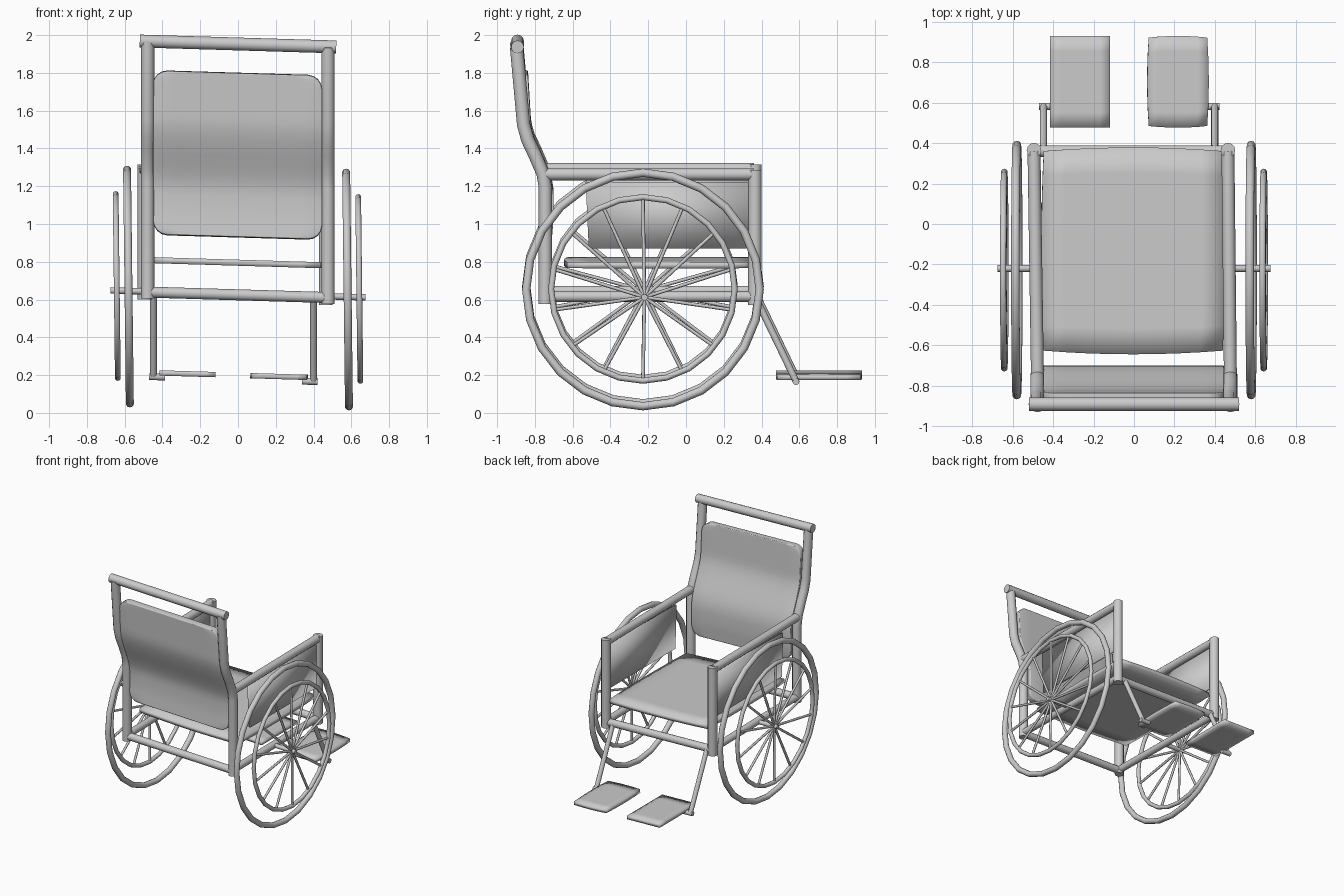
import bpy, bmesh
from math import sin, cos, pi, sqrt

if "Cube" in bpy.data.objects:
    bpy.data.objects.remove(bpy.data.objects["Cube"])

ROLL = 0.03  # the whole chair leans slightly to one side


def lean(p, k=ROLL):
    return (p[0], p[1], p[2] - k * p[0])


def smooth(ob, angle=40):
    bpy.ops.object.select_all(action='DESELECT')
    ob.select_set(True)
    bpy.context.view_layer.objects.active = ob
    bpy.ops.object.shade_smooth_by_angle(angle=angle * pi / 180)


def tubes(name, paths, r, k=ROLL, res=4):
    """Round tubes with capped ends along one or more point lists."""
    cu = bpy.data.curves.new(name, 'CURVE')
    cu.dimensions = '3D'
    cu.bevel_depth = r
    cu.bevel_resolution = res
    cu.use_fill_caps = True
    for pts in paths:
        sp = cu.splines.new('POLY')
        sp.points.add(len(pts) - 1)
        for q, p in zip(sp.points, pts):
            q.co = (*lean(p, k), 1)
    ob = bpy.data.objects.new(name, cu)
    bpy.context.collection.objects.link(ob)
    bpy.ops.object.select_all(action='DESELECT')
    ob.select_set(True)
    bpy.context.view_layer.objects.active = ob
    bpy.ops.object.convert(target='MESH')
    smooth(bpy.context.object, 50)


def sheet(name, f, us, vs, thick, bevel=0.0):
    """Grid surface f(u, v) given thickness."""
    bm = bmesh.new()
    g = [[bm.verts.new(lean(f(u, v))) for u in us] for v in vs]
    for j in range(len(vs) - 1):
        for i in range(len(us) - 1):
            bm.faces.new((g[j][i], g[j][i + 1], g[j + 1][i + 1], g[j + 1][i]))
    bmesh.ops.recalc_face_normals(bm, faces=bm.faces)
    me = bpy.data.meshes.new(name)
    bm.to_mesh(me)
    bm.free()
    ob = bpy.data.objects.new(name, me)
    bpy.context.collection.objects.link(ob)
    s = ob.modifiers.new('thickness', 'SOLIDIFY')
    s.thickness = thick
    s.offset = 0
    if bevel:
        b = ob.modifiers.new('round', 'BEVEL')
        b.width = bevel
        b.segments = 3
        b.angle_limit = pi / 3.2
    smooth(ob)


def ring(name, x, z, R, r):
    bpy.ops.mesh.primitive_torus_add(
        major_radius=R, minor_radius=r, major_segments=24, minor_segments=10,
        location=(x, -0.228, z), rotation=(0, pi / 2 - 0.012, 0))
    ob = bpy.context.object
    ob.name = name
    smooth(ob, 60)


def span(n):
    return [-1 + 2 * i / n for i in range(n + 1)]


# Per-side parts: back post x, front post x, leg hanger x, footplate x range
sides = {'left': (-1, -0.478, -0.495, -0.448, (-0.415, -0.12), 0.0),
         'right': (1, 0.477, 0.465, 0.40, (0.065, 0.37), 0.008)}

for side, (s, xb, xf, xh, (fx0, fx1), bulge) in sides.items():
    # Frame posts
    tubes(side + '_back_post', [[(xb, -0.745, 0.59), (xb, -0.745, 1.21), (xb, -0.757, 1.28),
                                 (xb, -0.80, 1.38), (xb, -0.838, 1.46), (xb, -0.86, 1.54),
                                 (xb, -0.897, 1.95)]], 0.035)
    tubes(side + '_front_post', [[(xf, 0.365, 0.585), (xf, 0.365, 1.30)]], 0.036)
    # Armrest, lower rail
    tubes(side + '_arm_rail', [[(xb, -0.745, 1.277), (xf, 0.36, 1.277)]], 0.032)
    tubes(side + '_lower_rail', [[(xb, -0.745, 0.63), (xf, 0.36, 0.63)]], 0.028)
    # Side panel under the armrest
    sheet(side + '_side_panel',
          lambda u, v: (xf, -0.07 + u * 0.453 + (0.008 * v if u < 0 else 0) * -1,
                        1.06 + 0.175 * v), [-1, 1], [-1, 1], 0.018)
    # Leg hanger, peg and footplate
    tubes(side + '_leg_hanger', [[(xh, 0.37, 0.62), (xh, 0.582, 0.18)]], 0.018)
    tubes(side + '_foot_peg', [[(xh + s * 0.022, 0.582, 0.178),
                                (xh - s * 0.062, 0.582, 0.178)]], 0.018)
    cx, hx = (fx0 + fx1) / 2, (fx1 - fx0) / 2
    sheet(side + '_footplate',
          lambda u, v: (cx + u * (hx - bulge * v * v),
                        0.704 + v * (0.227 - bulge * u * u), 0.199),
          span(6), span(6), 0.028)
    # Tyre, push rim, axle and spokes
    zc = 0.661 - 0.0135 * s * 0.58
    xr = s * 0.642
    ring(side + '_wheel', s * 0.58, zc, 0.618, 0.022)
    ring(side + '_hand_rim', xr, zc + 0.003, 0.486, 0.016)
    za = 0.63
    tubes(side + '_axle', [[(s * 0.49, -0.22, za), (s * 0.675, -0.22, za)]], 0.017, 0.027)
    hub = (xr, -0.22, za - 0.027 * xr)
    spokes = []
    for i in range(14):
        a = 2 * pi * i / 14 + pi / 2
        dz = 0.486 * sin(a)
        spokes.append([hub, (xr - 0.012 * dz, -0.228 + 0.486 * cos(a), zc + dz)])
    tubes(side + '_spokes', spokes, 0.0095, 0, 2)

# Cross tubes
tubes('push_handle', [[(-0.52, -0.892, 1.953), (0.52, -0.892, 1.953)]], 0.034)
tubes('back_lower_rail', [[(-0.478, -0.745, 0.625), (0.477, -0.745, 0.625)]], 0.029)
tubes('front_lower_rail', [[(-0.495, 0.36, 0.625), (0.465, 0.36, 0.625)]], 0.029)

# Seat slab with slightly bowed edges
sheet('seat', lambda u, v: (-0.004 + u * (0.455 - 0.012 * v * v),
                            -0.133 + v * (0.512 - 0.018 * u * u), 0.795),
      span(8), span(8), 0.032)

# Curved backrest with rounded corners
Z0, Z1, RC = 0.93, 1.80, 0.075


def backrest(u, z):
    d = min(z - Z0, Z1 - z, RC)
    inset = RC - sqrt(max(0, RC * RC - (RC - d) ** 2))
    t = min(1, max(0, (z - 1.15) / 0.40))
    y = -0.728 - 0.115 * t * t * (3 - 2 * t) - 0.06 * max(0, z - 1.45)
    if z < 1.05:
        y -= 0.01 * (1.05 - z) / 0.12
    return (-0.002 + u * (0.447 - inset), y, z)


zs = [Z0, Z0 + .006, Z0 + .022, Z0 + .045] + \
     [Z0 + .075 + (Z1 - Z0 - .15) * i / 16 for i in range(17)] + \
     [Z1 - .045, Z1 - .022, Z1 - .006, Z1]
sheet('backrest', backrest, span(8), zs, 0.055, 0.018)
